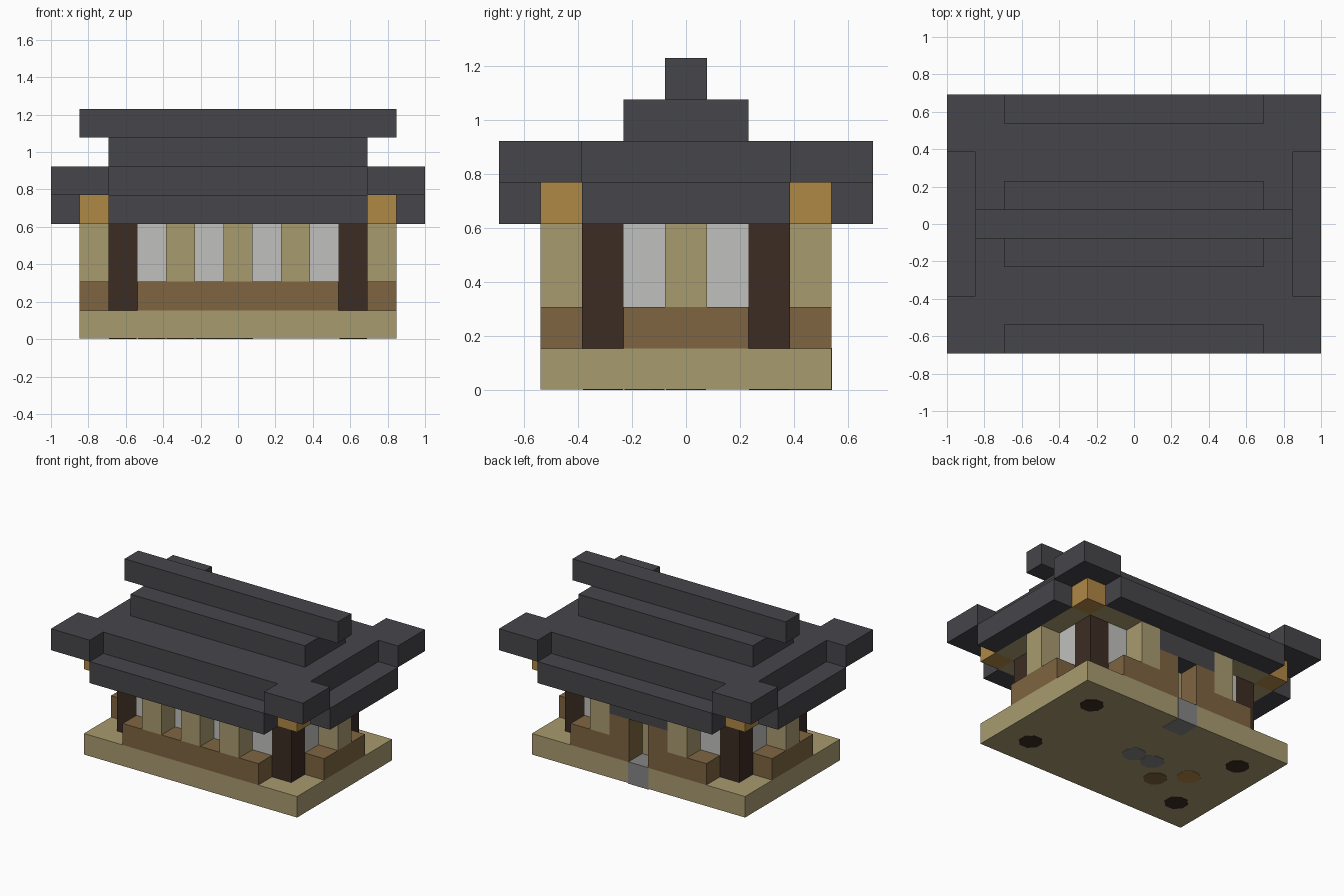
import bpy, bmesh, math
from mathutils import Matrix

if "Cube" in bpy.data.objects:
    bpy.data.objects.remove(bpy.data.objects["Cube"], do_unlink=True)

U = 2 / 13          # one building block
LIP = 0.003         # height of flush inlays


def material(name, rgb):
    def lin(c):
        c /= 255
        return c / 12.92 if c < 0.04 else ((c + 0.055) / 1.055) ** 2.4
    col = [lin(c) for c in rgb] + [1]
    m = bpy.data.materials.new(name)
    m.use_nodes = True
    m.diffuse_color = col
    m.node_tree.nodes["Principled BSDF"].inputs["Base Color"].default_value = col
    return m


slate = material("dark slate", (70, 69, 74))
sand = material("pale wood", (169, 155, 111))
brown = material("mid brown wood", (127, 101, 65))
dark = material("dark brown wood", (60, 44, 35))
orange = material("golden wood", (176, 136, 69))
white = material("window white", (192, 192, 190))
stone = material("grey stone", (134, 134, 134))


def finish(name, bm, mat):
    me = bpy.data.meshes.new(name)
    bm.to_mesh(me)
    bm.free()
    me.materials.append(mat)
    ob = bpy.data.objects.new(name, me)
    bpy.context.collection.objects.link(ob)
    return ob


def block(name, mat, xs, ys, zs, grow=0.0):
    """Box over inclusive block ranges, with block zero centred in x and y."""
    bm = bmesh.new()
    bmesh.ops.create_cube(bm, size=1)
    spans = [(xs[0] - .5, xs[1] + .5), (ys[0] - .5, ys[1] + .5), (zs[0], zs[1] + 1)]
    for v in bm.verts:
        for i, (lo, hi) in enumerate(spans):
            v.co[i] = (hi * U + grow) if v.co[i] > 0 else (lo * U - grow)
    return finish(name, bm, mat)


def inlay(name, mat, x, y):
    """Thin eight-sided plate set in the underside of the base."""
    bm = bmesh.new()
    turn = Matrix.Rotation(math.pi / 8, 4, 'Z')
    bmesh.ops.create_cone(bm, cap_ends=True, segments=8, radius1=U * .52,
                          radius2=U * .52, depth=2 * LIP, matrix=turn)
    bmesh.ops.translate(bm, verts=bm.verts, vec=(x * U, y * U, LIP))
    finish(name, bm, mat)


# Base with grey doorstep and underside inlays
base = block("base_slab", sand, (-5, 5), (-3, 3), (0, 0))
for v in base.data.vertices:
    v.co.z = max(v.co.z, LIP)
step = block("doorstep", stone, (0, 0), (3, 3), (0, 0), LIP)
for v in step.data.vertices:
    v.co.z = max(v.co.z, 0)
for x in (-1, 0):
    inlay("hearth_inlay", stone, x, 0)
inlay("brown_inlay", brown, -2, -1)
inlay("golden_inlay", orange, -3, 0)

# Corner pillars, golden beam ends and raised roof corners
for sx in (-1, 1):
    for sy in (-1, 1):
        inlay("pillar_inlay", dark, sx * 4, sy * 2)
        block("corner_pillar", dark, (sx * 4,) * 2, (sy * 2,) * 2, (1, 3))
        block("beam_end", orange, (sx * 5,) * 2, (sy * 3,) * 2, (4, 4))
        block("roof_corner", slate, sorted((sx * 5, sx * 6)),
              sorted((sy * 3, sy * 4)), (5, 5))

# Low walls, with a door gap at the back
block("front_low_wall", brown, (-3, 3), (-3, -3), (1, 1))
for s in (-1, 1):
    block("back_low_wall", brown, sorted((s, s * 3)), (3, 3), (1, 1))
    block("door_frame", brown, (s, s), (3, 3), (2, 2))
    block("side_low_wall", brown, (s * 5,) * 2, (-1, 1), (1, 1))
block("door_lintel", slate, (-1, 1), (3, 3), (3, 3))
block("door", sand, (0, 0), (2, 2), (1, 3), LIP / 2)

# Window bands and the posts in front of them
for s in (-1, 1):
    block("long_window_band", white, (-3, 3), (s * 2,) * 2, (2, 3))
    block("side_window_band", white, (s * 4,) * 2, (-1, 1), (2, 3))
    block("side_post", sand, (s * 5,) * 2, (0, 0), (2, 3))
    for x in ((-2, 0, 2) if s < 0 else (-2, 2)):
        block("wall_post", sand, (x, x), (s * 3,) * 2, (2, 3))

# Ceiling, cut as a cross so the beam ends show at the corners
block("ceiling", sand, (-4, 4), (-3, 3), (4, 4))
for s in (-1, 1):
    block("ceiling_side", sand, (s * 5,) * 2, (-2, 2), (4, 4))

# Stepped roof with lower eaves on all sides
for s in (-1, 1):
    block("long_eave", slate, (-4, 4), (s * 4,) * 2, (4, 4))
    block("side_eave", slate, (s * 6,) * 2, (-2, 2), (4, 4))
block("roof_middle", slate, (-4, 4), (-3, 3), (5, 5))
for s in (-1, 1):
    block("roof_side", slate, (s * 5,) * 2, (-2, 2), (5, 5))
block("roof_upper", slate, (-4, 4), (-1, 1), (6, 6))
block("roof_ridge", slate, (-5, 5), (0, 0), (7, 7))
